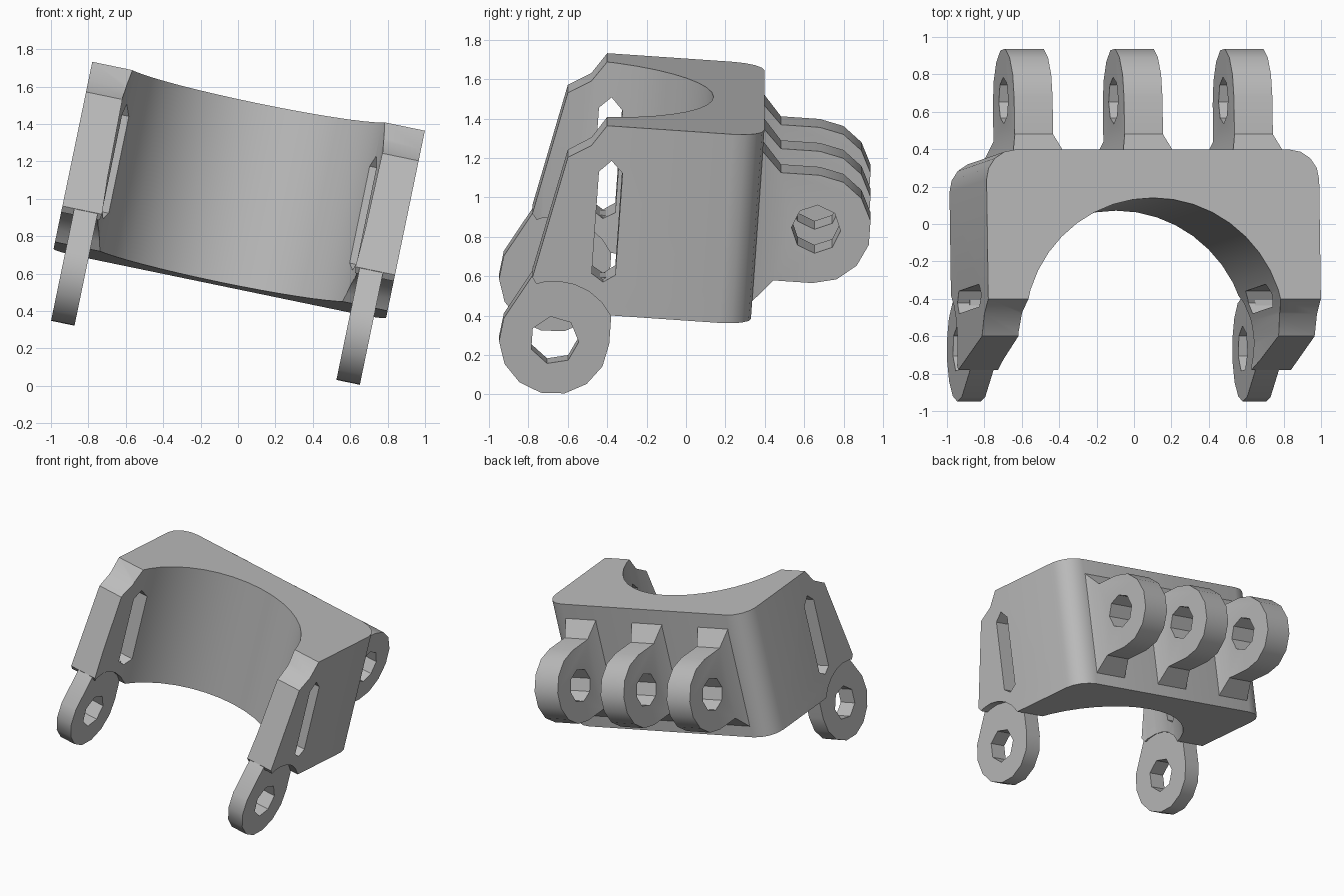
import bpy, bmesh, math
from mathutils import Matrix

if "Cube" in bpy.data.objects:
    bpy.data.objects.remove(bpy.data.objects["Cube"], do_unlink=True)

grey = bpy.data.materials.new("plain_grey")
grey.use_nodes = True
grey.diffuse_color = (0.5, 0.5, 0.5, 1)
grey.node_tree.nodes["Principled BSDF"].inputs["Base Color"].default_value = grey.diffuse_color

# Parts are made upright, then leaned over together
TILT = (Matrix.Translation((0.11, -0.4, 1.548))
        @ Matrix.Rotation(math.radians(11.7), 4, 'Y')
        @ Matrix.Rotation(math.radians(-4), 4, 'X'))
WIDTH = 0.908
BACK = 0.8
FRONT_HUB = (-0.19, -1.142)
BACK_HUB = (1.098, -0.503)
HUB_R, HOLE_R = 0.28, 0.125


def arc(centre, r, start, end, n):
    """Points along an arc, in degrees."""
    angles = [math.radians(start + (end - start) * i / n) for i in range(n + 1)]
    return [(centre[0] + r * math.cos(a), centre[1] + r * math.sin(a)) for a in angles]


def circle(centre, r, n):
    return arc(centre, r, 0, 360, n)[:-1]


def prism(name, pts, lo, hi, axis='X', edit=None):
    """Extrude an outline sideways (X) or upward (Z)."""
    bm = bmesh.new()
    place = (lambda a, b, t: (t, a, b)) if axis == 'X' else (lambda a, b, t: (a, b, t))
    low = [bm.verts.new(place(a, b, lo)) for a, b in pts]
    high = [bm.verts.new(place(a, b, hi)) for a, b in pts]
    bm.faces.new(low)
    bm.faces.new(high[::-1])
    for i in range(len(pts)):
        j = (i + 1) % len(pts)
        bm.faces.new((low[i], high[i], high[j], low[j]))
    if edit:
        edit(bm)
    bmesh.ops.recalc_face_normals(bm, faces=bm.faces[:])
    mesh = bpy.data.meshes.new(name)
    bm.to_mesh(mesh)
    bm.free()
    mesh.materials.append(grey)
    obj = bpy.data.objects.new(name, mesh)
    bpy.context.scene.collection.objects.link(obj)
    return obj


def boolean(obj, tool, operation='DIFFERENCE'):
    mod = obj.modifiers.new("boolean", 'BOOLEAN')
    mod.operation = operation
    mod.solver = 'EXACT'
    mod.object = tool
    bpy.context.view_layer.objects.active = obj
    bpy.ops.object.modifier_apply(modifier=mod.name)
    bpy.data.objects.remove(tool, do_unlink=True)


def round_back(bm):
    """Round the upright back corners."""
    edges = [e for e in bm.edges
             if all(v.co.y > BACK - 0.01 for v in e.verts)
             and abs(e.verts[0].co.x - e.verts[1].co.x) < 0.01]
    bmesh.ops.bevel(bm, geom=edges, offset=0.16, segments=4, profile=0.5,
                    affect='EDGES')


def narrow_tip(bm):
    """Taper the outer end of a root flare."""
    for v in bm.verts:
        if v.co.y > 0.85:
            v.co.x *= 0.74


# Saddle body from its side outline
side = [(0, 0), (BACK, 0), (BACK, -0.98), (-0.2, -0.98), (-0.324, -0.812),
        (-0.188, -0.178), (-0.073, -0.108)]
body = prism("saddle_body", side, -WIDTH, WIDTH, edit=round_back)

# Half-round bore
boolean(body, prism("bore_cutter", circle((0, -0.17), 0.711, 40), -1.6, 0.4, 'Z'))

# Round clearance above the front lugs
boolean(body, prism("clearance_cutter", circle(FRONT_HUB, 0.32, 24), -1.2, 1.2))

# Strap slots with pointed ends
slot = [(-0.025, -0.77), (0.035, -0.81), (0.095, -0.77),
        (0.095, -0.24), (0.035, -0.18), (-0.025, -0.24)]
boolean(body, prism("slot_cutter", slot, -1.2, 1.2))
parts = [body]

# Front lugs, one below each arm
front_outline = [(0.09, -0.8), (-0.315, -0.8)] + arc(FRONT_HUB, HUB_R, 160, 360, 8)
for sign, label in ((1, "left"), (-1, "right")):
    lo, hi = sorted((0.715 * sign, 0.843 * sign))
    lug = prism("front_lug_" + label, front_outline, lo, hi)
    boolean(lug, prism("hole_cutter", circle(FRONT_HUB, HOLE_R, 7), -1.2, 1.2))
    parts.append(lug)

# Back lugs with flared roots
y, z = BACK_HUB
back_outline = [(0.78, z + HUB_R), (0.78, z - HUB_R)] + arc(BACK_HUB, HUB_R, -90, 90, 7)
flare = [(0.78, z + 0.4), (0.79, z + 0.4), (0.9, z + HUB_R),
         (0.9, z - HUB_R), (0.79, z - 0.4), (0.78, z - 0.4)]
for x, label in ((-0.6, "right"), (0, "middle"), (0.6, "left")):
    lug = prism("back_lug_" + label, back_outline, -0.105, 0.105)
    boolean(lug, prism("root_flare", flare, -0.14, 0.14, edit=narrow_tip), 'UNION')
    boolean(lug, prism("hole_cutter", circle(BACK_HUB, HOLE_R, 8), -1, 1))
    lug.data.transform(Matrix.Translation((x, 0, 0)))
    parts.append(lug)

# Lean the parts over and smooth the rounded faces
bpy.ops.object.select_all(action='DESELECT')
for obj in parts:
    obj.data.transform(TILT)
    obj.select_set(True)
bpy.context.view_layer.objects.active = body
bpy.ops.object.shade_smooth_by_angle(angle=math.radians(28))
